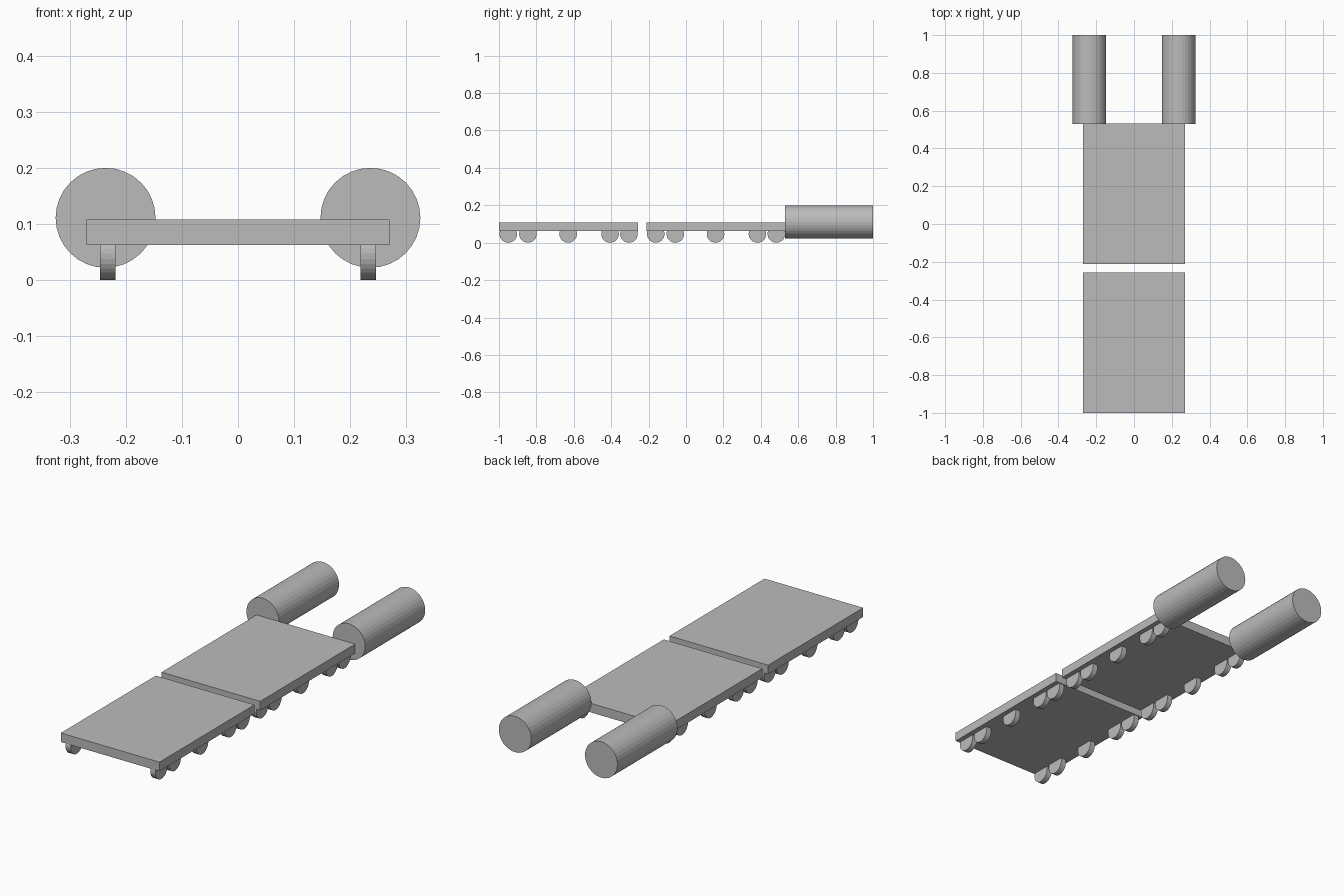
import bpy
import math

if "Cube" in bpy.data.objects:
    bpy.data.objects.remove(bpy.data.objects["Cube"])

grey = bpy.data.materials.new("plain grey")
grey.diffuse_color = (0.5, 0.5, 0.5, 1)
grey.use_nodes = True
grey.node_tree.nodes["Principled BSDF"].inputs["Base Color"].default_value = grey.diffuse_color


def finish(name):
    obj = bpy.context.object
    obj.name = name
    obj.data.materials.append(grey)
    return obj


def box(name, x, y, z):
    """Box from (min, max) pairs."""
    bpy.ops.mesh.primitive_cube_add(size=1, location=[sum(r) / 2 for r in (x, y, z)])
    obj = finish(name)
    obj.scale = [r[1] - r[0] for r in (x, y, z)]


def cylinder(name, radius, length, location, rotation):
    bpy.ops.mesh.primitive_cylinder_add(vertices=32, radius=radius, depth=length,
                                        location=location, rotation=rotation)
    finish(name)


DECK_LENGTH = 0.743
WHEEL_OFFSETS = (0.05, 0.155, 0.37, 0.594, 0.695)
WHEEL_RADIUS = 0.047

# Two flat decks, each on five pairs of wheels
for label, start in (("front", -1.0), ("rear", -0.212)):
    box(label + "_deck", (-0.27, 0.27), (start, start + DECK_LENGTH), (0.063, 0.108))
    for side, sx in (("left", -1), ("right", 1)):
        for i, offset in enumerate(WHEEL_OFFSETS):
            cylinder(f"{label}_{side}_wheel_{i + 1}", WHEEL_RADIUS, 0.028,
                     (sx * 0.232, start + offset, WHEEL_RADIUS), (0, math.pi / 2, 0))

# Pair of large barrels behind the rear deck
for side, sx in (("left", -1), ("right", 1)):
    cylinder(side + "_barrel", 0.089, 0.47, (sx * 0.236, 0.765, 0.111), (math.pi / 2, 0, 0))
